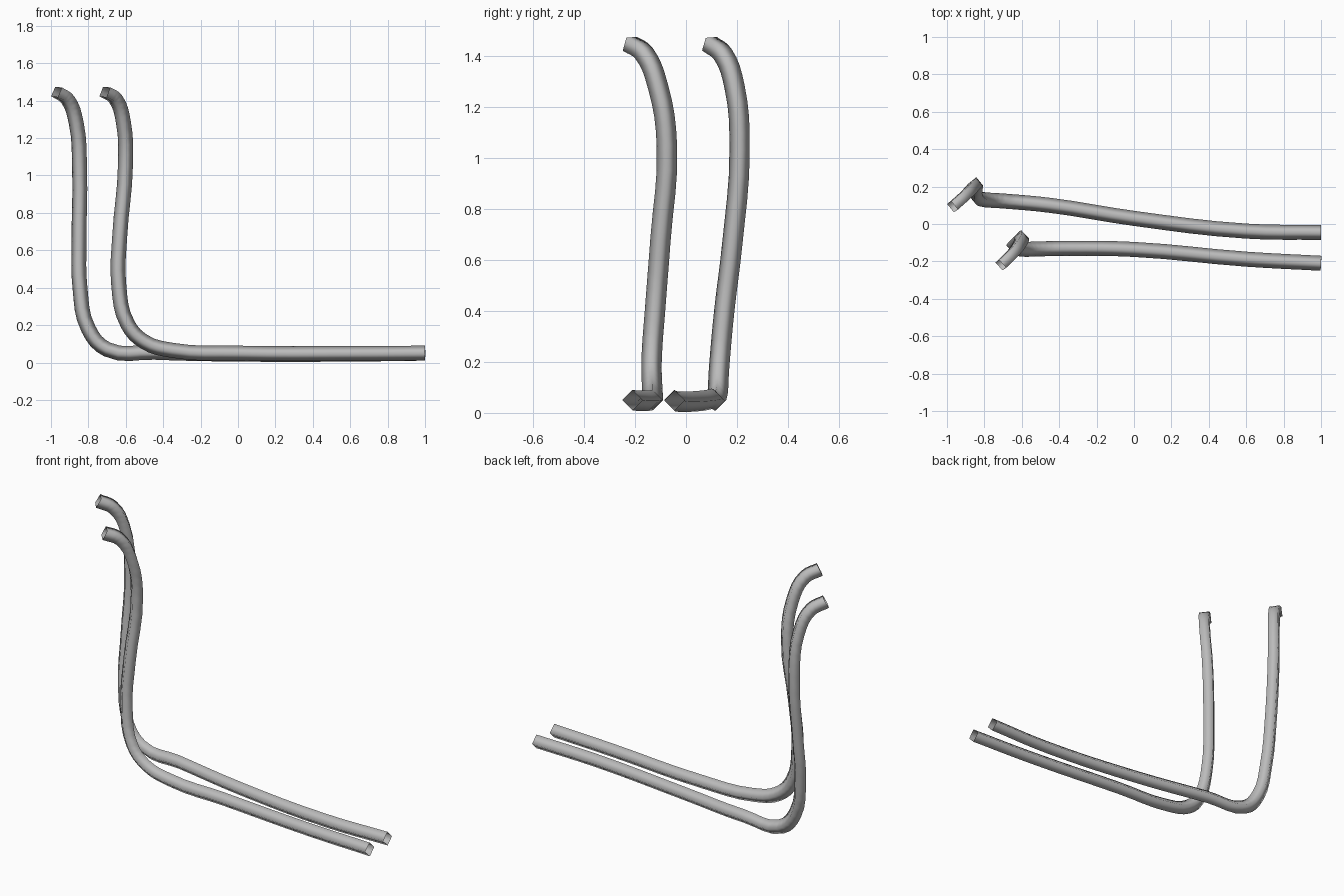
import bpy

# Remove the default cube only
cube = bpy.data.objects.get("Cube")
if cube:
    bpy.data.objects.remove(cube, do_unlink=True)

# Single metal grey
grey = bpy.data.materials.new("metal_grey")
grey.use_nodes = True
colour = (0.5, 0.5, 0.5, 1)
grey.diffuse_color = colour
grey.node_tree.nodes["Principled BSDF"].inputs["Base Color"].default_value = colour


def bent_tube(name, path, radius=0.04):
    """Open four-sided smooth tube swept along a curve through the path."""
    data = bpy.data.curves.new(name, "CURVE")
    data.dimensions = "3D"
    data.resolution_u = 4
    data.bevel_depth = radius
    data.bevel_resolution = 0
    data.use_fill_caps = False
    spline = data.splines.new("BEZIER")
    spline.bezier_points.add(len(path) - 1)
    for point, co in zip(spline.bezier_points, path):
        point.co = co
        point.handle_left_type = point.handle_right_type = "AUTO"
    spline.use_smooth = True
    data.materials.append(grey)
    obj = bpy.data.objects.new(name, data)
    bpy.context.collection.objects.link(obj)
    return obj


# Rear pipe: floor run, elbow, upright, hooked top
bent_tube("rear_pipe", [
    (1, -0.045, 0.05), (0.6, -0.038, 0.045), (0, 0.03, 0.045),
    (-0.45, 0.1, 0.055), (-0.7, 0.123, 0.07), (-0.8, 0.13, 0.18),
    (-0.845, 0.15, 0.4), (-0.85, 0.18, 0.65), (-0.847, 0.21, 1.03),
    (-0.865, 0.19, 1.28), (-0.91, 0.145, 1.405), (-0.97, 0.092, 1.447)])

# Front pipe: same shape with a wider elbow
bent_tube("front_pipe", [
    (1, -0.21, 0.05), (0.6, -0.188, 0.048), (0, -0.136, 0.05),
    (-0.35, -0.13, 0.065), (-0.5, -0.133, 0.11), (-0.59, -0.135, 0.205),
    (-0.638, -0.12, 0.42), (-0.632, -0.1, 0.68), (-0.602, -0.075, 1.05),
    (-0.612, -0.11, 1.28), (-0.655, -0.165, 1.41), (-0.712, -0.22, 1.447)])
